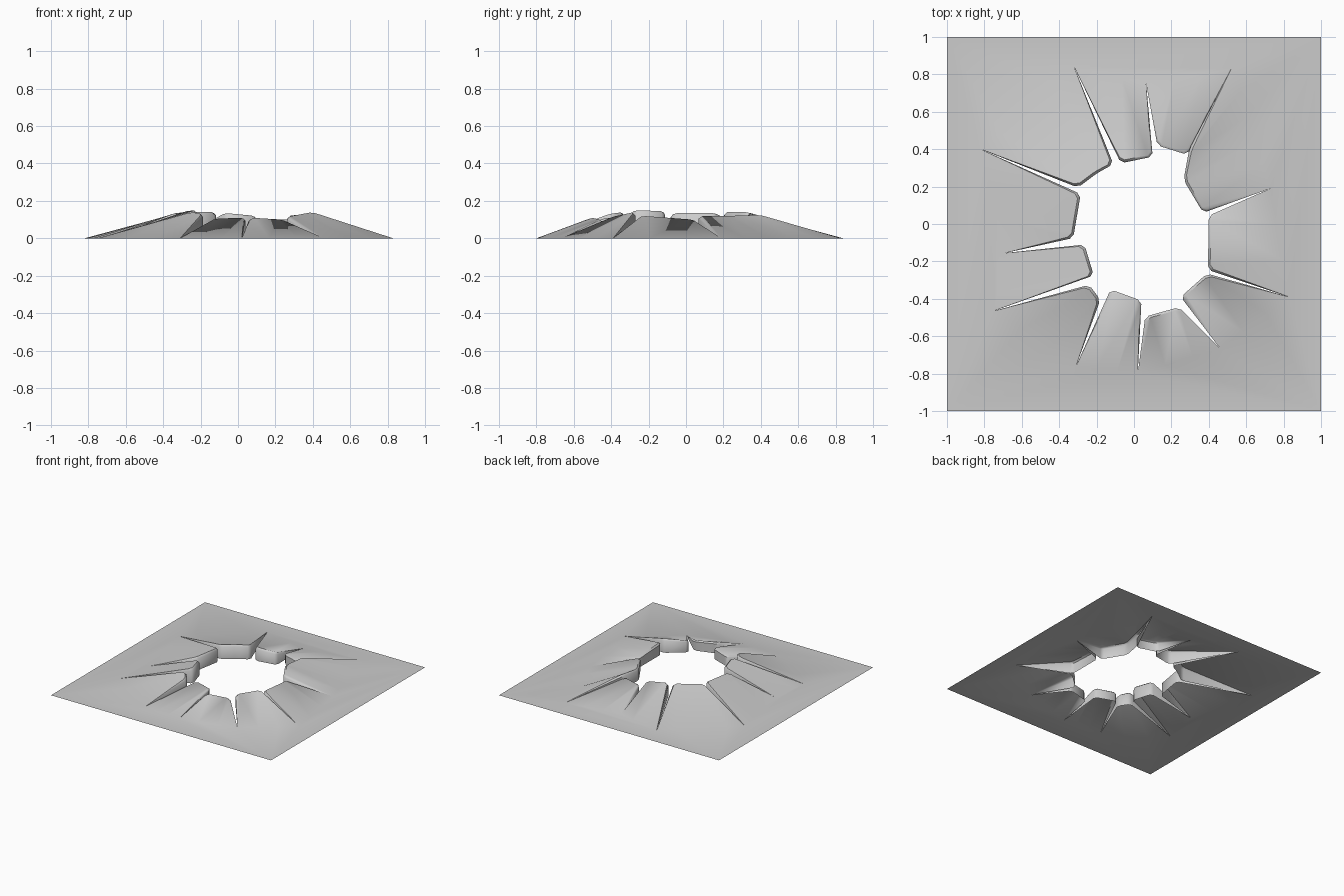
import bpy, bmesh, math
from mathutils import Vector

if "Cube" in bpy.data.objects:
    bpy.data.objects.remove(bpy.data.objects["Cube"])

# Outer ends of the tears, counter-clockwise
tips = [(.73, .19), (.52, .83), (.065, .75), (-.32, .84), (-.82, .40), (-.69, -.155),
        (-.75, -.465), (-.31, -.76), (.02, -.80), (.46, -.665), (.83, -.39)]

# Inner corners (x, y, z) of the bent petal between each tip and the next
petals = [
    [(.37, .06, .12), (.265, .235, .12), (.295, .40, .125)],
    [(.285, .37, .10), (.125, .42, .10)],
    [(.10, .36, .12), (-.07, .325, .135)],
    [(-.11, .32, .14), (-.20, .27, .14), (-.30, .195, .14)],
    [(-.285, .16, .135), (-.325, -.075, .135)],
    [(-.265, -.11, .145), (-.215, -.275, .15)],
    [(-.24, -.325, .14), (-.18, -.405, .13)],
    [(-.125, -.35, .105), (.04, -.41, .11)],
    [(.06, -.495, .11), (.24, -.445, .10)],
    [(.25, -.39, .115), (.39, -.265, .14)],
    [(.395, -.245, .12), (.40, .045, .10)],
]


def chamfered(a, corners, b, size=.02):
    """Cut each inner corner into two points so the lip is rounded in plan."""
    path = [a] + corners + [b]
    out = []
    for p, q, r in zip(path, path[1:], path[2:]):
        out += [q + (p - q).normalized() * size, q + (r - q).normalized() * size]
    return out


bm = bmesh.new()
tip_verts = [bm.verts.new((x, y, 0)) for x, y in tips]
ring = []

for i, raw in enumerate(petals):
    ta, tb = tip_verts[i], tip_verts[(i + 1) % len(tips)]
    rim = chamfered(ta.co.copy(), [Vector(c) for c in raw], tb.co.copy())
    n = len(rim)
    base = [ta] + [bm.verts.new(ta.co.lerp(tb.co, k / (n - 1))) for k in range(1, n - 1)] + [tb]
    ring += base[:-1]
    centre = (sum(rim, Vector()) / n + (ta.co + tb.co) / 2) / 2
    # Sloped sheet, slightly inset so its edge rolls over
    top = []
    for p in rim:
        d = centre - p
        d.z = 0
        top.append(bm.verts.new(p + d.normalized() * .014))
    for k in range(n - 1):
        bm.faces.new((base[k], base[k + 1], top[k + 1], top[k]))
    # Rolled edge and down-turned lip, running out to nothing at the tips
    prev = [ta] + top + [tb]
    for f in (.91, .2):
        row = [ta] + [bm.verts.new((p.x, p.y, p.z * f)) for p in rim] + [tb]
        for k in range(n + 1):
            vs = list(dict.fromkeys((prev[k], prev[k + 1], row[k + 1], row[k])))
            bm.faces.new(vs)
        prev = row

# Flat sheet from the torn ring out to the square border
border = [bm.verts.new((x, y, 0)) for x, y in ((1, -1), (1, 1), (-1, 1), (-1, -1))]
edges = []
for loop in (ring, border):
    for a, b in zip(loop, loop[1:] + loop[:1]):
        edges.append(bm.edges.get((a, b)) or bm.edges.new((a, b)))
bmesh.ops.triangle_fill(bm, use_beauty=True, use_dissolve=False, edges=edges, normal=(0, 0, 1))
bmesh.ops.recalc_face_normals(bm, faces=bm.faces)
if sum(f.normal.z * f.calc_area() for f in bm.faces) < 0:
    bmesh.ops.reverse_faces(bm, faces=bm.faces)

me = bpy.data.meshes.new("burst_sheet")
bm.to_mesh(me)
bm.free()
sheet = bpy.data.objects.new("burst_sheet", me)
bpy.context.collection.objects.link(sheet)
bpy.context.view_layer.objects.active = sheet
sheet.select_set(True)
bpy.ops.object.shade_smooth_by_angle(angle=math.radians(50))
